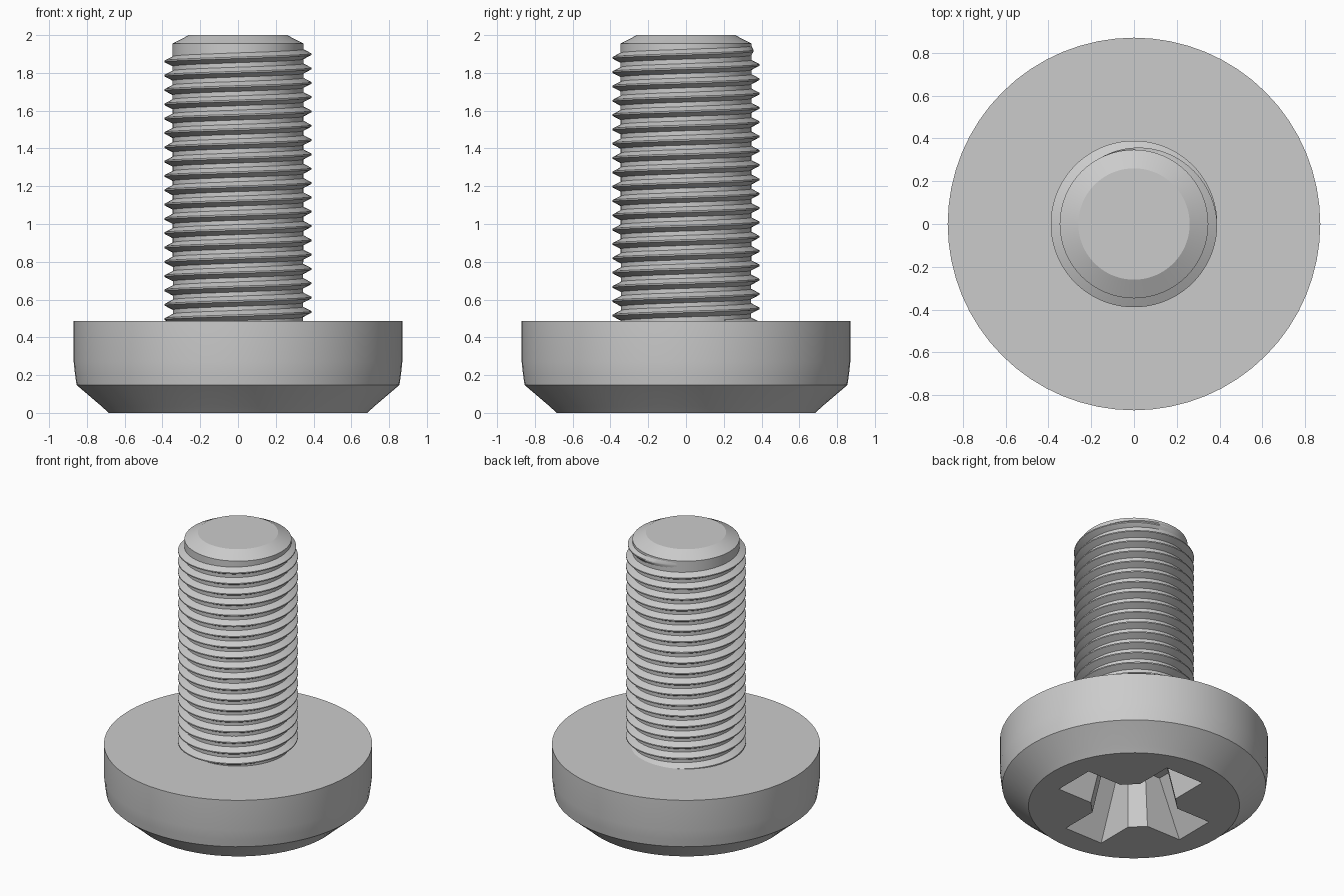
import bpy, bmesh, math

if "Cube" in bpy.data.objects:
    bpy.data.objects.remove(bpy.data.objects["Cube"])

steel = bpy.data.materials.new("grey steel")
steel.diffuse_color = (0.6, 0.6, 0.6, 1)
steel.use_nodes = True
steel.node_tree.nodes["Principled BSDF"].inputs["Base Color"].default_value = steel.diffuse_color
SEG = 64


def make_object(name, rings, closed_ring=True, caps=True, angle=30):
    """Skin a list of equal-length point rings."""
    bm = bmesh.new()
    vs = [[bm.verts.new(p) for p in ring] for ring in rings]
    n = len(vs[0])
    for a, b in zip(vs, vs[1:]):
        for i in range(n if closed_ring else n - 1):
            j = (i + 1) % n
            bm.faces.new((a[i], a[j], b[j], b[i]))
    if caps:
        bm.faces.new(vs[0][::-1])
        bm.faces.new(vs[-1])
    bmesh.ops.recalc_face_normals(bm, faces=bm.faces)
    me = bpy.data.meshes.new(name)
    bm.to_mesh(me)
    bm.free()
    me.materials.append(steel)
    ob = bpy.data.objects.new(name, me)
    bpy.context.collection.objects.link(ob)
    return ob


def lathe(profile):
    return [[(r * math.cos(2 * math.pi * i / SEG), r * math.sin(2 * math.pi * i / SEG), z)
             for i in range(SEG)] for r, z in profile]


def smooth(ob, angle):
    bpy.ops.object.select_all(action='DESELECT')
    ob.select_set(True)
    bpy.context.view_layer.objects.active = ob
    bpy.ops.object.shade_smooth_by_angle(angle=math.radians(angle))


# Pan head, standing on its driven face
head = make_object("head", lathe([(0.685, 0), (0.72, 0.033), (0.855, 0.148),
                                  (0.863, 0.205), (0.87, 0.27), (0.87, 0.487)]))


# Tapered cross recess cut into the head
def cross(t, z):
    tip, half, inner = 0.51 - 0.21 * t, 0.15 - 0.05 * t, 0.24 - 0.06 * t
    arm = [(inner, -half), (tip, -half), (tip, half), (inner, half)]
    pts = []
    for k in range(4):
        c, s = round(math.cos(k * math.pi / 2)), round(math.sin(k * math.pi / 2))
        pts += [(x * c - y * s, x * s + y * c, z) for x, y in arm]
    return pts


DEPTH = 0.36
cutter = make_object("recess_cutter", [cross(-0.1, -0.1 * DEPTH), cross(1, DEPTH)])
cutter.hide_render = True
cut = head.modifiers.new("recess", 'BOOLEAN')
cut.operation, cut.solver, cut.object = 'DIFFERENCE', 'EXACT', cutter
bpy.context.view_layer.objects.active = head
bpy.ops.object.modifier_apply(modifier="recess")
bpy.data.objects.remove(cutter)
smooth(head, 25)

# Shank core with chamfered tip
shank = make_object("shank", lathe([(0.345, 0.47), (0.347, 1.955), (0.26, 2.0)]))
smooth(shank, 25)

# Right-hand helical thread, fading out near the tip
PITCH, TOP, TURNS = 0.0758, 1.899, 18.9
sections = []
steps = int((TURNS + 0.33) * SEG)
for i in range(steps + 1):
    turn = i / SEG - TURNS
    a, z = 2 * math.pi * turn, TOP + PITCH * turn
    k = 1 - max(0, turn) / 0.34
    prof = [(0.335, -0.032), (0.345, -0.027), (0.345 + 0.044 * k, -0.004),
            (0.345 + 0.044 * k, 0.004), (0.345, 0.027), (0.335, 0.032)]
    sections.append([(r * math.cos(a), r * math.sin(a), z + dz) for r, dz in prof])
thread = make_object("thread", sections)
smooth(thread, 25)
